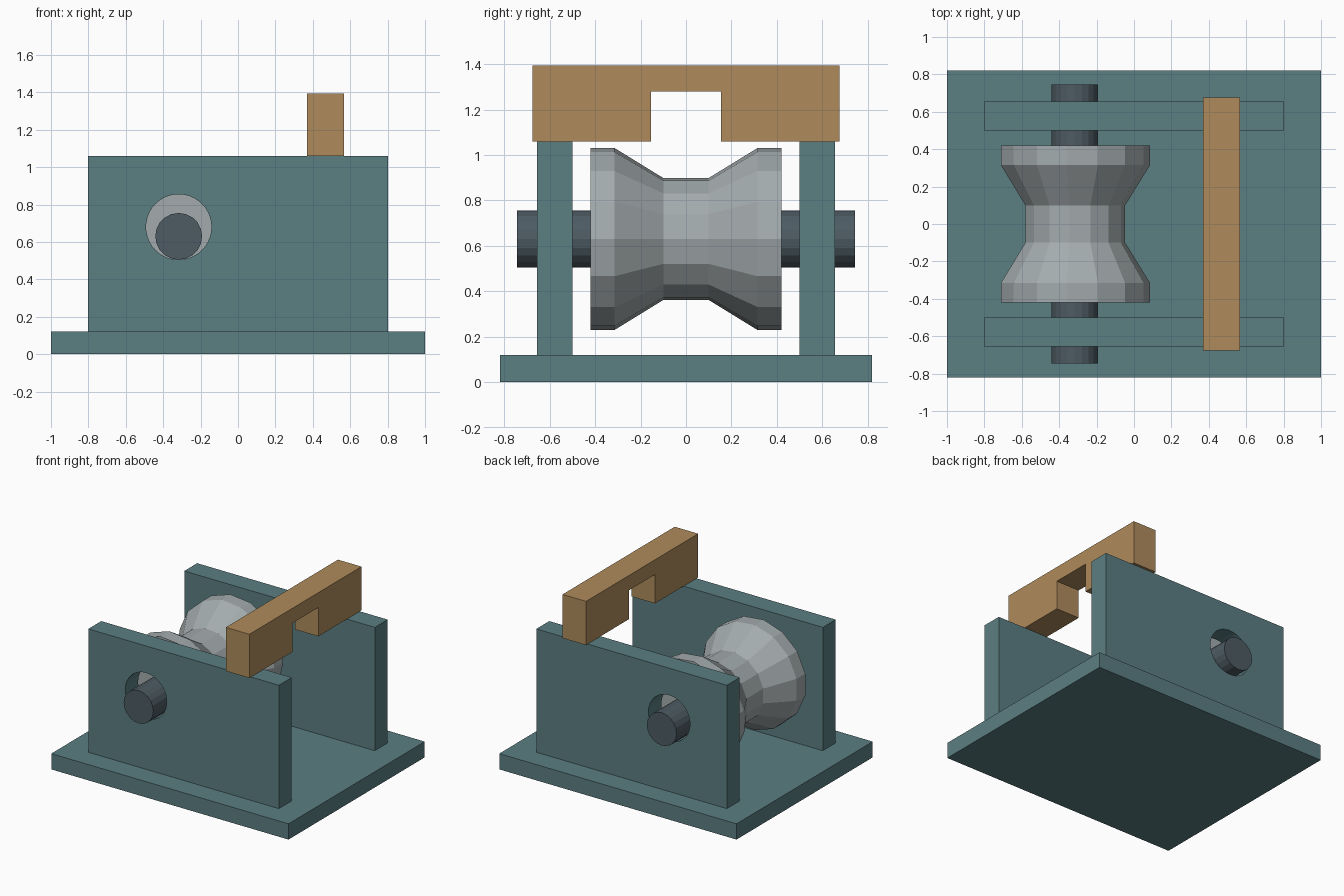
import bpy, bmesh, math
from mathutils import Matrix, Vector

cube = bpy.data.objects.get("Cube")
if cube:
    bpy.data.objects.remove(cube, do_unlink=True)


def material(name, rgb):
    m = bpy.data.materials.new(name)
    m.use_nodes = True
    m.diffuse_color = (*rgb, 1)
    m.node_tree.nodes["Principled BSDF"].inputs["Base Color"].default_value = (*rgb, 1)
    return m


teal = material("teal paint", (0.105, 0.21, 0.225))
tan = material("tan wood", (0.43, 0.26, 0.107))
silver = material("light grey metal", (0.37, 0.41, 0.42))
steel = material("dark steel", (0.075, 0.105, 0.125))


def make(name, bm, mat):
    bmesh.ops.recalc_face_normals(bm, faces=bm.faces)
    mesh = bpy.data.meshes.new(name)
    bm.to_mesh(mesh)
    bm.free()
    mesh.materials.append(mat)
    obj = bpy.data.objects.new(name, mesh)
    bpy.context.scene.collection.objects.link(obj)
    return obj


def box(name, lo, hi, mat):
    lo, hi = Vector(lo), Vector(hi)
    bm = bmesh.new()
    bmesh.ops.create_cube(bm, size=1, matrix=Matrix.Translation((lo + hi) / 2)
                          @ Matrix.Diagonal((*(hi - lo), 1)))
    return make(name, bm, mat)


def turned(name, profile, x, z, sides, mat):
    """Solid turned around an axis parallel to y; profile holds (y, radius)."""
    bm = bmesh.new()
    rings = []
    for y, r in profile:
        angles = [math.tau * i / sides for i in range(sides)]
        rings.append([bm.verts.new((x + r * math.cos(a), y, z + r * math.sin(a)))
                      for a in angles])
    for a, b in zip(rings, rings[1:]):
        for i in range(sides):
            j = (i + 1) % sides
            bm.faces.new((a[i], a[j], b[j], b[i]))
    bm.faces.new(rings[0])
    bm.faces.new(rings[-1])
    return make(name, bm, mat)


AXLE_X, AXLE_Z = -0.317, 0.63

# Base plate
box("base_plate", (-1, -0.82, 0), (1, 0.82, 0.12), teal)

# Side walls with oversized round axle holes
cutter = turned("hole_cutter", [(-1, 0.175), (1, 0.175)], AXLE_X, 0.68, 40, teal)
cutter.hide_render = True
for name, y0, y1 in (("front_wall", -0.655, -0.5), ("back_wall", 0.5, 0.655)):
    wall = box(name, (-0.803, y0, 0.12), (0.803, y1, 1.06), teal)
    cut = wall.modifiers.new("axle_hole", "BOOLEAN")
    cut.operation = "DIFFERENCE"
    cut.solver = "EXACT"
    cut.object = cutter
    bpy.context.view_layer.update()
    graph = bpy.context.evaluated_depsgraph_get()
    drilled = bpy.data.meshes.new_from_object(wall.evaluated_get(graph))
    wall.modifiers.clear()
    wall.data = drilled
bpy.data.objects.remove(cutter, do_unlink=True)

# Axle resting in the bottom of the holes
turned("axle", [(-0.745, 0.125), (0.745, 0.125)], AXLE_X, AXLE_Z, 20, steel)

# Waisted roller
half = [(0.1, 0.27), (0.315, 0.403), (0.42, 0.403)]
turned("roller", [(-y, r) for y, r in reversed(half)] + half,
       AXLE_X, AXLE_Z, 15, silver)

# Notched crossbar lying across the walls
outline = [(0.155, 1.28), (0.155, 1.06), (0.675, 1.06), (0.675, 1.393)]
outline += [(-y, z) for y, z in reversed(outline)]
bm = bmesh.new()
face = bm.faces.new([bm.verts.new((0.37, y, z)) for y, z in outline])
side = bmesh.ops.extrude_face_region(bm, geom=[face])["geom"]
bmesh.ops.translate(bm, vec=(0.198, 0, 0),
                    verts=[v for v in side if isinstance(v, bmesh.types.BMVert)])
make("crossbar", bm, tan)
